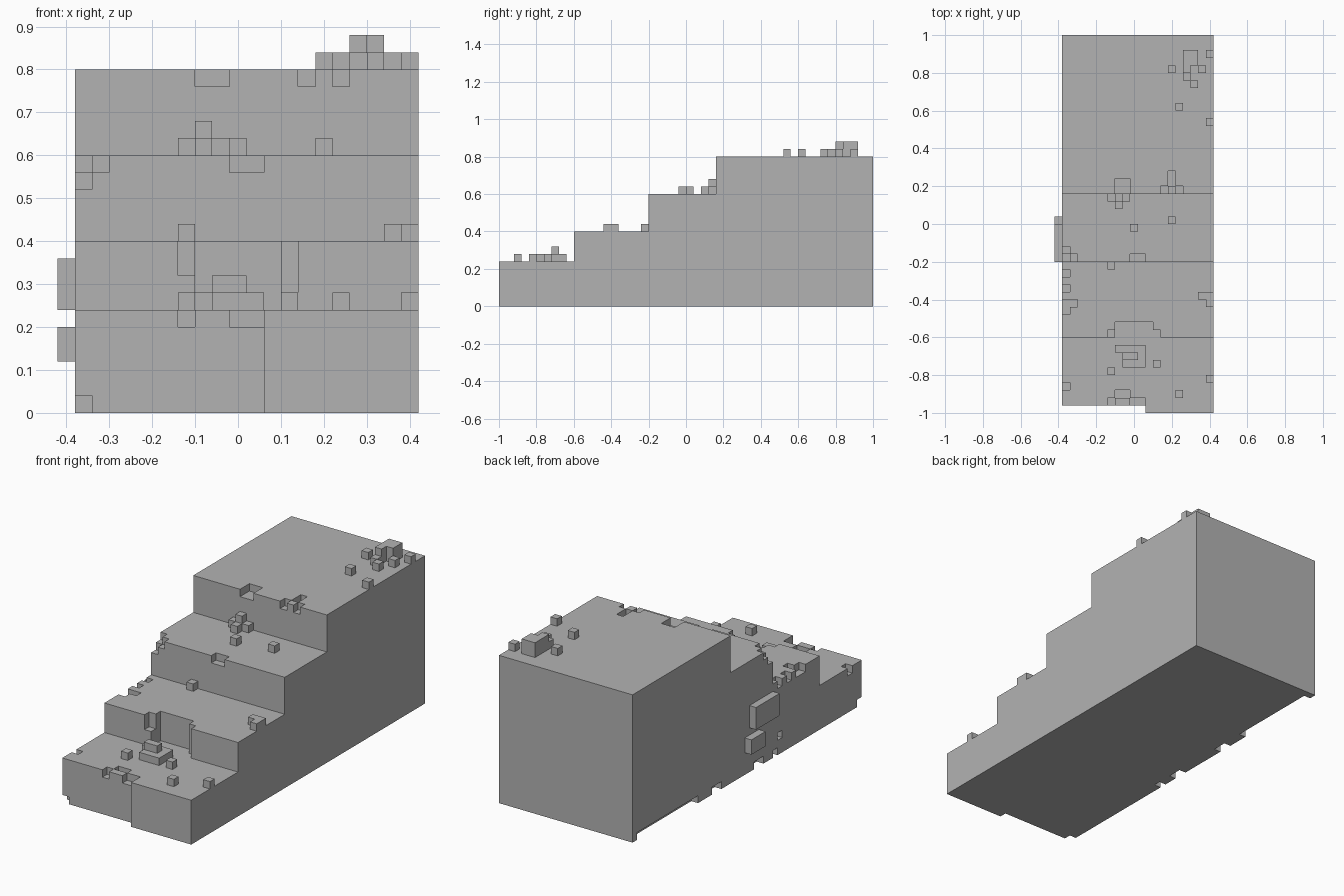
import bpy
import bmesh
from itertools import product
from math import radians
from mathutils import Vector

CELL = 0.04                            # edge of one block
ORIGIN = Vector((-0.38, -1, 0))        # corner of the staircase grid
WIDTH = 20                             # staircase width in blocks

default_cube = bpy.data.objects.get("Cube")
if default_cube:
    bpy.data.objects.remove(default_cube, do_unlink=True)

stone = bpy.data.materials.new("grey_stone")
stone.use_nodes = True
grey = (0.45, 0.45, 0.45, 1)
stone.diffuse_color = grey
stone.node_tree.nodes["Principled BSDF"].inputs["Base Color"].default_value = grey


def block(x=0, y=0, z=0, width=1, depth=1, height=1):
    """Set of grid cells filling a box whose low corner is x, y, z."""
    return set(product(range(x, x + width), range(y, y + depth), range(z, z + height)))


def build(name, cells):
    """Make one object from the exposed faces of a set of cells."""
    bm = bmesh.new()
    corners = {}

    def vertex(point):
        key = tuple(point)
        if key not in corners:
            corners[key] = bm.verts.new(ORIGIN + Vector(key) * CELL)
        return corners[key]

    for cell in sorted(cells):
        for axis, side in product(range(3), (False, True)):
            neighbour = list(cell)
            neighbour[axis] += 1 if side else -1
            if tuple(neighbour) in cells:
                continue
            u, v = (axis + 1) % 3, (axis + 2) % 3
            loop = []
            for du, dv in ((0, 0), (1, 0), (1, 1), (0, 1)):
                point = list(cell)
                point[axis] += side
                point[u] += du
                point[v] += dv
                loop.append(vertex(point))
            bm.faces.new(loop if side else reversed(loop))

    # Merge the flat areas into large faces
    bmesh.ops.dissolve_limit(bm, angle_limit=radians(1), verts=bm.verts[:],
                             edges=bm.edges[:])
    mesh = bpy.data.meshes.new(name)
    bm.to_mesh(mesh)
    bm.free()
    mesh.materials.append(stone)
    bpy.context.collection.objects.link(bpy.data.objects.new(name, mesh))


staircase = set()


class Tread:
    """One step of the staircase; y is counted back from its front edge."""

    def __init__(self, name, start, depth, top):
        self.name, self.start, self.top = name, start, top
        self.rubble = set()
        staircase.update(block(y=start, width=WIDTH, depth=depth, height=top))

    def chip(self, x=0, y=0, width=1, depth=1, drop=1):
        """Knock blocks out of the top surface."""
        staircase.difference_update(
            block(x, self.start + y, self.top - drop, width, depth, drop))

    def pile(self, x, y, width=1, depth=1, rise=1):
        """Leave loose blocks lying on the top surface."""
        self.rubble |= block(x, self.start + y, self.top, width, depth, rise)


first = Tread("first_tread", start=0, depth=10, top=6)
second = Tread("second_tread", start=10, depth=10, top=10)
third = Tread("third_tread", start=20, depth=9, top=15)
landing = Tread("landing", start=29, depth=21, top=20)

# First tread: set-back front wall, chipped edge, low heap in the middle
staircase -= block(width=11, height=first.top)
first.chip(x=6, y=1)
first.chip(x=7, y=2, width=2)
first.chip(x=9, y=1, width=2)
first.chip(y=3)
first.pile(x=7, y=8, width=4)
first.pile(x=8, y=6, width=3, depth=2)
first.pile(x=8, y=7, width=2, rise=2)
first.pile(x=6, y=5)
first.pile(x=12, y=6)
first.pile(x=15, y=2)
first.pile(x=19, y=4)

# Second tread: large broken gap in the riser, chips along the right wall
second.chip(x=6, drop=2)
second.chip(x=7, width=5, depth=2, drop=4)
second.chip(x=12, drop=4)
second.chip(y=3, depth=2)
second.chip(x=1, y=4)
second.chip(y=6)
second.chip(y=8)
second.pile(x=6, y=9)
second.pile(x=18, y=5, width=2)
second.pile(x=19, y=4)

# Third tread: broken right corner, small heap against the riser
third.chip(x=9, width=2)
third.chip(width=2)
third.chip(drop=2)
third.chip(y=1)
third.pile(x=6, y=8, width=3)
third.pile(x=7, y=8, rise=2)
third.pile(x=7, y=7)
third.pile(x=14, y=5)
third.pile(x=9, y=4)

# Landing: two chips in the front edge, tall heap near the back left corner
landing.chip(x=7, width=2, depth=2)
landing.chip(x=13)
landing.chip(x=15)
landing.chip(x=14, y=1, depth=2)
landing.pile(x=16, y=17, width=2, depth=2, rise=2)
landing.pile(x=16, y=16, rise=2)
landing.pile(x=16, y=15)
landing.pile(x=14, y=16)
landing.pile(x=18, y=16)
landing.pile(x=17, y=14)
landing.pile(x=15, y=11)
landing.pile(x=19, y=9)
landing.pile(x=19, y=18)

# Worn lower edge and a small hole on the right wall
for start, length in ((1, 1), (19, 1), (22, 2), (31, 2), (36, 13)):
    staircase -= block(y=start, depth=length)
staircase -= block(y=18, z=2)

build("staircase", staircase)
for tread in (first, second, third, landing):
    build(tread.name + "_rubble", tread.rubble)

# Raised stones on the right wall
build("lower_wall_stone", block(x=-1, y=23, z=3, depth=3, height=2))
build("upper_wall_stone", block(x=-1, y=20, z=6, depth=5, height=3))
